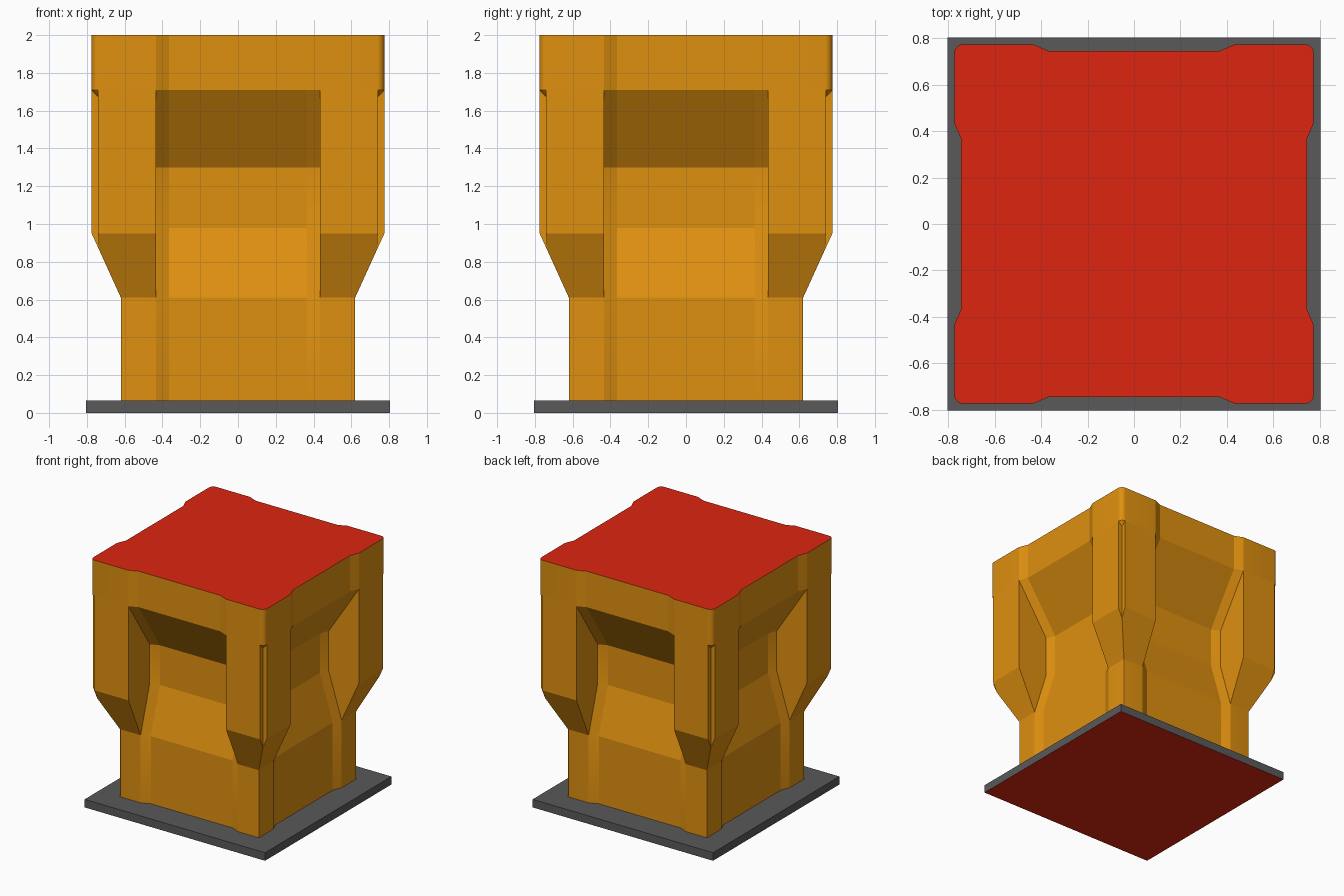
import bpy, bmesh
from math import sin, cos, pi, radians

cube = bpy.data.objects.get("Cube")
if cube:
    bpy.data.objects.remove(cube, do_unlink=True)


def material(name, rgb):
    m = bpy.data.materials.new(name)
    m.use_nodes = True
    m.diffuse_color = (*rgb, 1)
    m.node_tree.nodes["Principled BSDF"].inputs["Base Color"].default_value = (*rgb, 1)
    return m


orange = material("orange", (0.74, 0.28, 0.005))
red = material("red", (0.72, 0.018, 0.005))
grey = material("dark grey", (0.1, 0.1, 0.1))


def loft(name, rings, mats):
    """Skin a stack of matching closed rings and cap both ends."""
    bm = bmesh.new()
    rows = [[bm.verts.new(p) for p in ring] for ring in rings]
    n = len(rows[0])
    for low, high in zip(rows, rows[1:]):
        for i in range(n):
            j = (i + 1) % n
            bm.faces.new((low[i], low[j], high[j], high[i]))
    bm.faces.new(rows[0][::-1])
    bm.faces.new(rows[-1])
    bmesh.ops.remove_doubles(bm, verts=bm.verts, dist=0.0005)
    bmesh.ops.recalc_face_normals(bm, faces=bm.faces)
    mesh = bpy.data.meshes.new(name)
    bm.to_mesh(mesh)
    bm.free()
    for m in mats:
        mesh.materials.append(m)
    ob = bpy.data.objects.new(name, mesh)
    bpy.context.collection.objects.link(ob)
    bpy.ops.object.select_all(action='DESELECT')
    ob.select_set(True)
    bpy.context.view_layer.objects.active = ob
    bpy.ops.object.shade_smooth_by_angle(angle=radians(16))
    return ob


def quarter_turns(side):
    """Repeat one side's points around the vertical axis."""
    pts = []
    x_y = side
    for _ in range(4):
        pts += x_y
        x_y = [(-y, x) for x, y in x_y]
    return pts


def core_ring(z, h, r):
    """Square ring with shallow recessed sides and rounded corners."""
    side = [(h, -0.435), (h - 0.03, -0.365), (h - 0.03, 0.365), (h, 0.435)]
    c = h - r
    side += [(c + r * cos(k * pi / 12), c + r * sin(k * pi / 12)) for k in range(7)]
    return [(x, y, z) for x, y in quarter_turns(side)]


# Square base plate, red underneath
s = 0.805
plate = loft("base_plate", [[(x, y, z) for x, y in quarter_turns([(s, -s)])]
                            for z in (0, 0.065)], [grey, red])

# Central column: plinth, pinched waist and flared head with a red top
levels = [(0.065, 0.62, 0.006), (0.61, 0.62, 0.006), (0.98, 0.505, 0.006),
          (1.30, 0.505, 0.006), (1.71, 0.775, 0.04), (2.0, 0.775, 0.04)]
column = loft("column", [core_ring(*lv) for lv in levels], [orange, red])

for ob, sign in ((plate, -1), (column, 1)):
    for f in ob.data.polygons:
        if f.normal.z * sign > 0.99:
            f.material_index = 1

# Four corner legs with a notched outer edge and tapered feet
a, notch = 0.435, 0.74
leg_levels = [(0.61, 0.62), (0.874, notch), (0.95, 0.775), (1.71, 0.775)]
for sx, side_name in ((1, "left"), (-1, "right")):
    for sy, end_name in ((-1, "front"), (1, "back")):
        rings = []
        for z, h in leg_levels:
            n = min(notch, h - 0.001)
            outline = [(a, a), (h, a), (h, n), (n, n), (n, h), (a, h)]
            rings.append([(sx * x, sy * y, z) for x, y in outline])
        loft(f"{end_name}_{side_name}_leg", rings, [orange])
